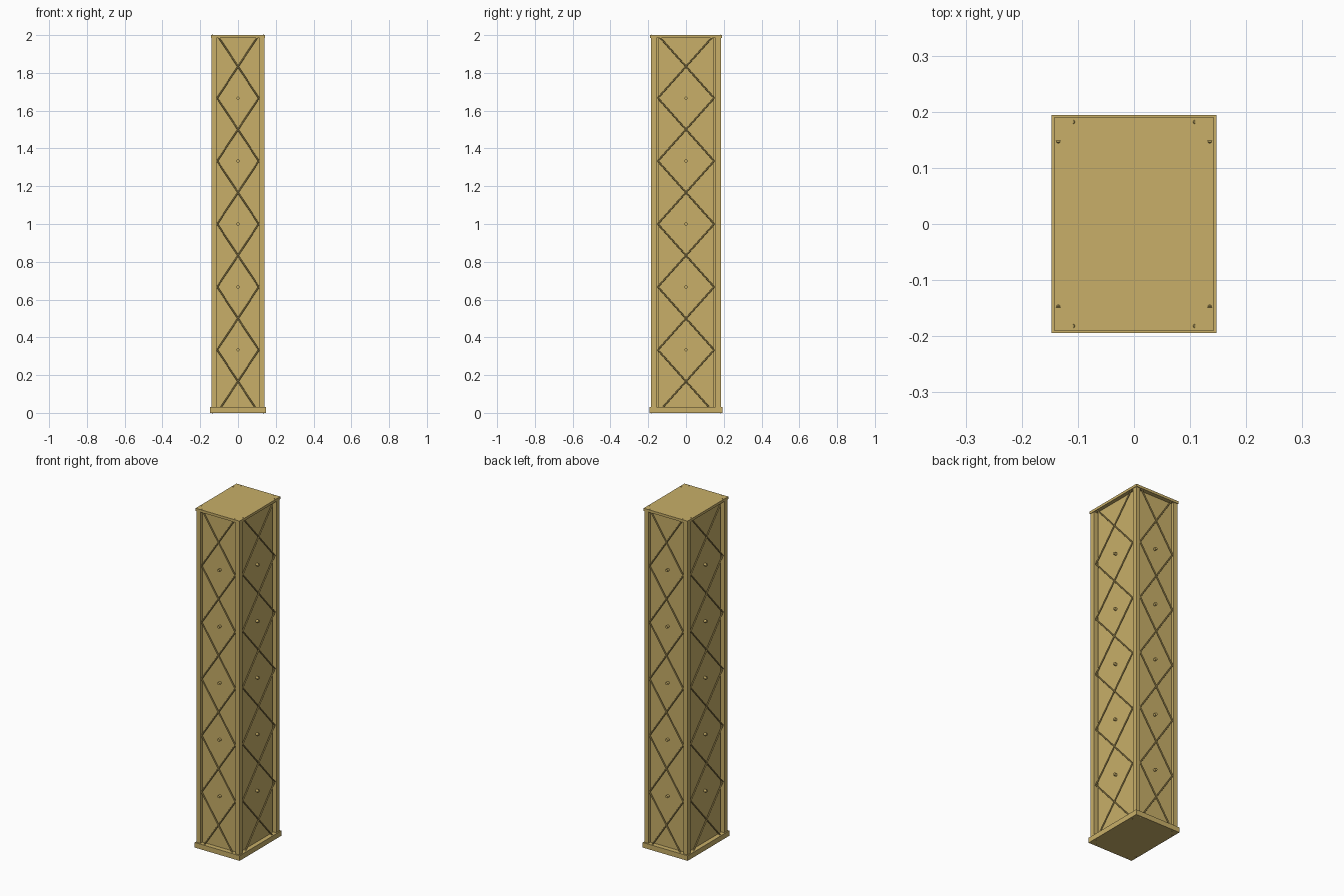
import bpy
from mathutils import Vector

cube = bpy.data.objects.get("Cube")
if cube:
    bpy.data.objects.remove(cube, do_unlink=True)

wood = bpy.data.materials.new("tan_wood")
wood.use_nodes = True
COLOUR = (0.58, 0.43, 0.14, 1)
wood.diffuse_color = COLOUR
wood.node_tree.nodes["Principled BSDF"].inputs["Base Color"].default_value = COLOUR


def box(name, low, high):
    low, high = Vector(low), Vector(high)
    bpy.ops.mesh.primitive_cube_add(size=1, location=(low + high) / 2)
    ob = bpy.context.object
    ob.name = name
    ob.scale = high - low
    ob.data.materials.append(wood)


def rod(name, start, end, radius, sides=8):
    start, end = Vector(start), Vector(end)
    axis = end - start
    bpy.ops.mesh.primitive_cylinder_add(vertices=sides, radius=radius,
                                        depth=axis.length, location=(start + end) / 2)
    ob = bpy.context.object
    ob.name = name
    ob.rotation_euler = axis.to_track_quat("Z", "Y").to_euler()
    ob.data.materials.append(wood)


BASE, ROOF, TOP = 0.03, 1.985, 2.0
BAYS = 6
BAY = TOP / BAYS

# Plinth, top slab and inner core
box("base_plinth", (-0.147, -0.194, 0), (0.147, 0.194, BASE))
box("top_slab", (-0.143, -0.19, ROOF), (0.143, 0.19, TOP))
box("inner_core", (-0.112, -0.155, BASE), (0.112, 0.155, ROOF))

for sx in (-1, 1):
    # Corner posts
    for sy in (-1, 1):
        x, y = sorted((sx * 0.115, sx * 0.14)), sorted((sy * 0.157, sy * 0.186))
        box("corner_post", (x[0], y[0], BASE), (x[1], y[1], ROOF))

    # Recessed wall panels
    x, y = sorted((sx * 0.11, sx * 0.121)), sorted((sx * 0.15, sx * 0.166))
    box("side_panel", (x[0], -0.148, BASE), (x[1], 0.148, ROOF))
    box("end_panel", (-0.115, y[0], BASE), (0.115, y[1], ROOF))

    # Crossed lattice rods in each bay
    for i in range(BAYS):
        low, high = i * BAY, (i + 1) * BAY
        for s in (-1, 1):
            rod("end_lattice", (-s * 0.11, sx * 0.182, low),
                (s * 0.11, sx * 0.182, high), 0.004)
            rod("side_lattice", (sx * 0.135, -s * 0.149, low),
                (sx * 0.135, s * 0.149, high), 0.004)

    # Short pegs in the middle of each diamond
    for i in range(1, BAYS):
        z = i * BAY
        rod("end_peg", (0, sx * 0.16, z), (0, sx * 0.181, z), 0.008, 12)
        rod("side_peg", (sx * 0.115, 0, z), (sx * 0.136, 0, z), 0.008, 12)
